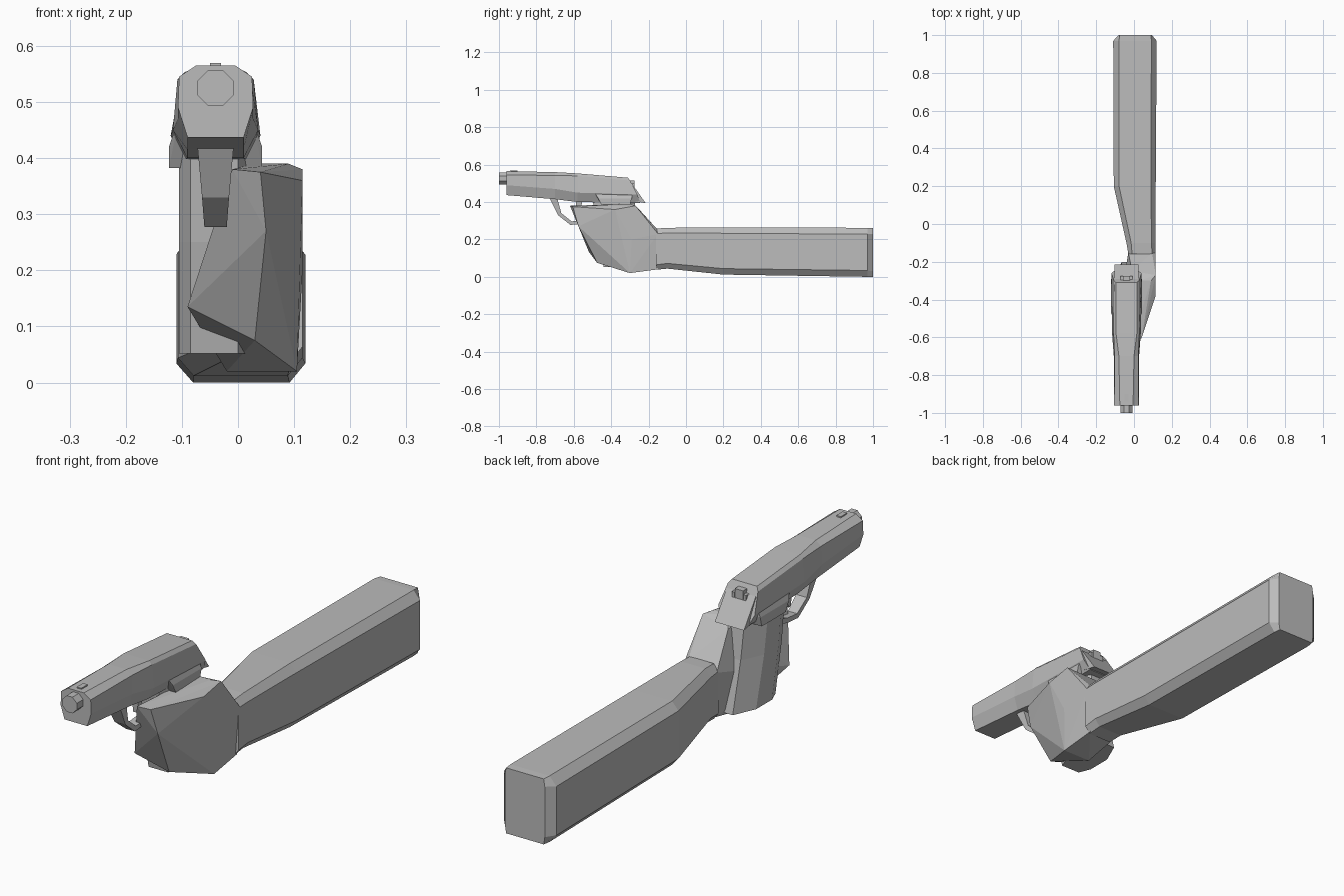
import bpy, bmesh
from mathutils import Vector

if "Cube" in bpy.data.objects:
    bpy.data.objects.remove(bpy.data.objects["Cube"])

GREY = bpy.data.materials.new("plain_grey")
GREY.diffuse_color = (0.5, 0.5, 0.5, 1)
GREY.use_nodes = True
GREY.node_tree.nodes["Principled BSDF"].inputs["Base Color"].default_value = GREY.diffuse_color
CX = -0.04  # centre line of the pistol


def finish(name, bm):
    bmesh.ops.recalc_face_normals(bm, faces=bm.faces)
    me = bpy.data.meshes.new(name)
    bm.to_mesh(me)
    bm.free()
    me.materials.append(GREY)
    ob = bpy.data.objects.new(name, me)
    bpy.context.collection.objects.link(ob)
    return ob


def loft(name, rings):
    """Skin a row of equal-sized closed rings and cap both ends."""
    bm = bmesh.new()
    rows = [[bm.verts.new(p) for p in r] for r in rings]
    n = len(rows[0])
    for a, b in zip(rows, rows[1:]):
        for i in range(n):
            j = (i + 1) % n
            bm.faces.new((a[i], a[j], b[j], b[i]))
    bm.faces.new(rows[0])
    bm.faces.new(rows[-1])
    return finish(name, bm)


def hull(name, pts):
    bm = bmesh.new()
    for p in pts:
        bm.verts.new(p)
    res = bmesh.ops.convex_hull(bm, input=bm.verts)
    junk = [v for v in bm.verts if not v.link_faces]
    bmesh.ops.delete(bm, geom=junk, context='VERTS')
    bmesh.ops.dissolve_limit(bm, angle_limit=0.03, verts=bm.verts, edges=bm.edges)
    return finish(name, bm)


def box(name, x, y, z):
    return hull(name, [(a, b, c) for a in x for b in y for c in z])


def mirror_ring(half):
    """Right-hand points (half width, y, z), top to bottom, mirrored about the gun centre."""
    return [(CX + x, y, z) for x, y, z in half] + [(CX - x, y, z) for x, y, z in reversed(half)]


# Forearm: chamfered box, narrowing at the wrist
def arm_ring(y, xl, xr, zb, zt, cl, cr, cz):
    return [(xl + cl, y, zt), (xr - cr, y, zt), (xr, y, zt - cz), (xr, y, zb + cz),
            (xr - cr, y, zb), (xl + cl, y, zb), (xl, y, zb + cz), (xl, y, zt - cz)]


loft("forearm", [
    arm_ring(1.0, -0.08, 0.095, 0.0, 0.26, 0.005, 0.005, 0.03),
    arm_ring(0.97, -0.11, 0.12, 0.0, 0.262, 0.03, 0.028, 0.034),
    arm_ring(0.2, -0.107, 0.115, 0.012, 0.265, 0.028, 0.026, 0.032),
    arm_ring(-0.1, -0.04, 0.115, 0.044, 0.262, 0.025, 0.022, 0.028),
    arm_ring(-0.16, -0.03, 0.115, 0.038, 0.258, 0.02, 0.02, 0.026),
])

# Hand: faceted fist beside the grip
hull("hand", [
    (-0.01, -0.62, 0.38), (0.04, -0.605, 0.375), (0.115, -0.38, 0.36), (0.05, -0.575, 0.27),
    (-0.01, -0.575, 0.27), (-0.09, -0.52, 0.135), (-0.03, -0.5, 0.12), (0.03, -0.475, 0.075),
    (0.105, -0.3, 0.02), (-0.02, -0.3, 0.02), (0.115, -0.29, 0.2), (0.09, -0.3, 0.39),
    (0.03, -0.3, 0.39), (0.115, -0.27, 0.38), (-0.01, -0.25, 0.36), (0.095, -0.15, 0.25),
    (0.115, -0.15, 0.23), (-0.03, -0.15, 0.23), (-0.02, -0.15, 0.05), (0.1, -0.15, 0.04),
])


# Pistol slide and frame
def gun_ring(y, *half):
    return mirror_ring([(x, y, z) for x, z in half])


loft("pistol_body", [
    gun_ring(-0.96, (0.035, 0.565), (0.065, 0.545), (0.067, 0.49), (0.05, 0.437)),
    gun_ring(-0.70, (0.04, 0.56), (0.063, 0.542), (0.067, 0.47), (0.05, 0.415)),
    gun_ring(-0.58, (0.055, 0.553), (0.068, 0.54), (0.076, 0.45), (0.05, 0.4)),
    mirror_ring([(0.055, -0.31, 0.53), (0.066, -0.30, 0.515), (0.08, -0.26, 0.44),
                 (0.06, -0.245, 0.395)]),
])

# Flared lower frame
hull("lower_frame", [(CX + s * w, y, z) for s in (-1, 1) for w, y, z in (
    (0.066, -0.50, 0.47), (0.066, -0.29, 0.47), (0.083, -0.47, 0.42), (0.083, -0.29, 0.42),
    (0.083, -0.45, 0.382), (0.083, -0.30, 0.382))])

# Tail spur behind the slide
hull("tail_spur", [(CX + s * 0.064, y, z) for s in (-1, 1) for y, z in (
    (-0.29, 0.50), (-0.215, 0.393), (-0.30, 0.41), (-0.27, 0.43))])

# Hammer and rear sight cheeks
box("hammer", (CX - 0.018, CX + 0.018), (-0.30, -0.275), (0.45, 0.515))
for side in (-1, 1):
    x = CX + side * 0.025
    box("hammer_cheek", (x - 0.006, x + 0.006), (-0.31, -0.275), (0.46, 0.50))

# Front sight
box("front_sight", (CX - 0.01, CX + 0.01), (-0.94, -0.90), (0.555, 0.569))

# Muzzle: short octagonal tube end
c, r = 0.525, 0.032
octagon = [(r, 0.4 * r), (0.4 * r, r), (-0.4 * r, r), (-r, 0.4 * r),
           (-r, -0.4 * r), (-0.4 * r, -r), (0.4 * r, -r), (r, -0.4 * r)]
loft("muzzle", [[(CX + x, y, c + z) for x, z in octagon] for y in (-1.0, -0.94)])

# Grip: leaning chamfered column
def grip_ring(z, y0, y1):
    return [(-0.085, y0, z), (0.0, y0, z), (0.02, y0 + 0.06, z), (0.02, y1 - 0.06, z),
            (-0.01, y1, z), (-0.065, y1, z), (-0.105, y1 - 0.09, z), (-0.105, y0 + 0.05, z)]


loft("grip", [grip_ring(0.43, -0.50, -0.28), grip_ring(0.25, -0.48, -0.25),
              grip_ring(0.052, -0.44, -0.20)])

# Trigger guard: flat strip bent under the frame
path = [(-0.71, 0.425, 0.032), (-0.675, 0.335, 0.024), (-0.615, 0.287, 0.02),
        (-0.55, 0.293, 0.02), (-0.47, 0.32, 0.02)]
rings = []
for i, (y, z, w) in enumerate(path):
    a, b = path[max(i - 1, 0)], path[min(i + 1, len(path) - 1)]
    t = Vector((b[0] - a[0], b[1] - a[1])).normalized()
    h = 0.02 if i == 0 else 0.01
    ny, nz = -t.y * h, t.x * h
    rings.append([(CX - w, y + ny, z + nz), (CX + w, y + ny, z + nz),
                  (CX + w, y - ny, z - nz), (CX - w, y - ny, z - nz)])
loft("trigger_guard", rings)

# Trigger
hull("trigger", [(CX + s * 0.012, y, z) for s in (-1, 1) for y, z in (
    (-0.59, 0.42), (-0.55, 0.42), (-0.585, 0.335), (-0.57, 0.335))])
